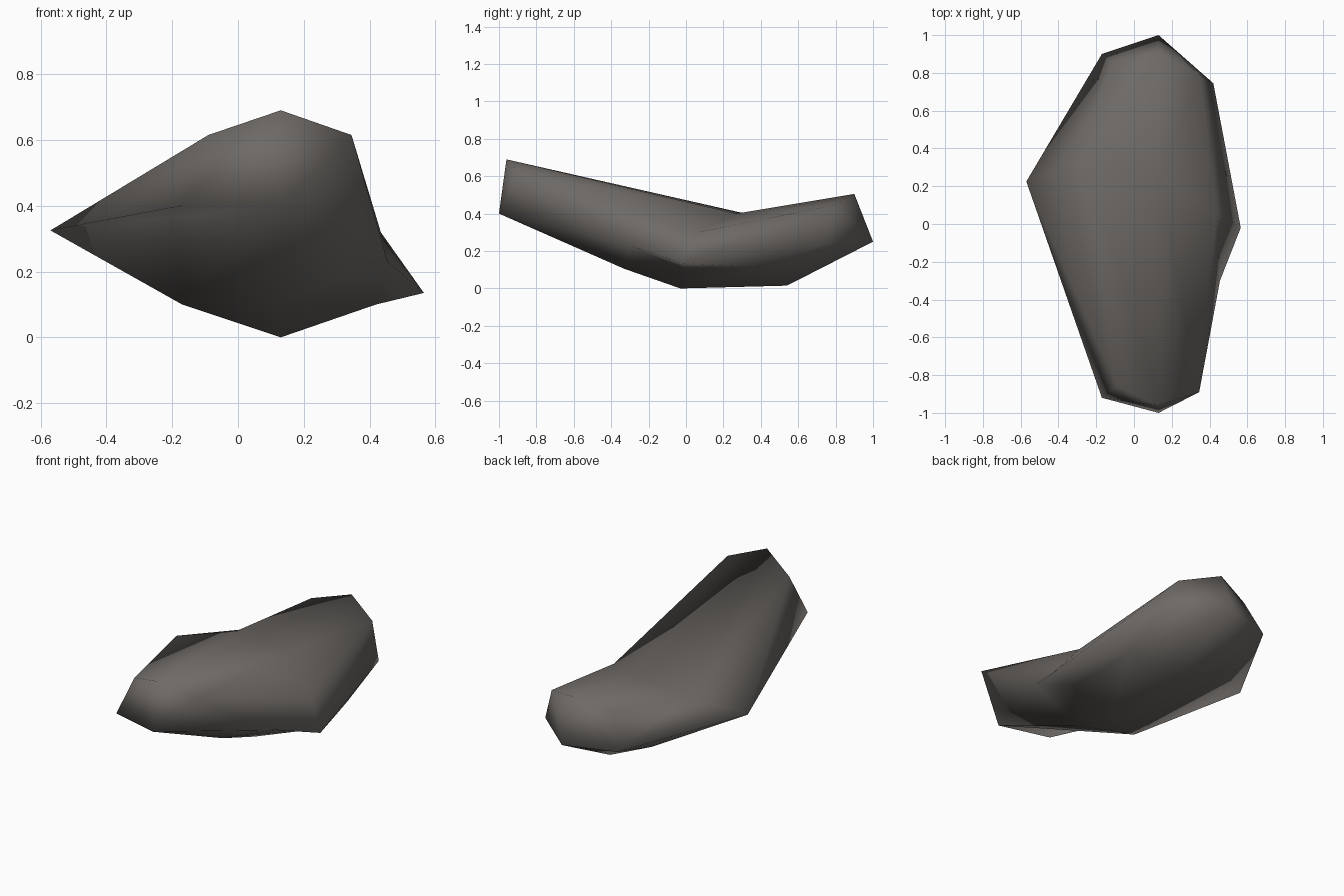
import bpy
import bmesh
from mathutils import Vector

if "Cube" in bpy.data.objects:
    bpy.data.objects.remove(bpy.data.objects["Cube"])

# One stone colour
stone = bpy.data.materials.new("warm grey stone")
stone.diffuse_color = (0.155, 0.142, 0.132, 1)
stone.use_nodes = True
stone.node_tree.nodes["Principled BSDF"].inputs["Base Color"].default_value = stone.diffuse_color

# Key corners shared by several cross-sections
valley = (0.13, 0.27, 0.40)
top_right = (0.44, 0.06, 0.30)
right_tip = (0.565, -0.02, 0.135)
right_low = (0.455, -0.30, 0.23)
left_low = (-0.17, -0.20, 0.10)
left_tip = (-0.57, 0.225, 0.325)
top_left = (-0.25, 0.34, 0.395)
nose_right = (0.345, -0.89, 0.615)
nose_low = (0.13, -1.0, 0.40)
tail_low = (0.13, 1.0, 0.25)
tail_left = (-0.17, 0.90, 0.25)

# Cross-sections front to back; each runs
# top, upper right, right, lower right, bottom, lower left, left, upper left
rings = [
    [(0.13, -0.96, 0.69), nose_right, nose_right, nose_low, nose_low,
     nose_low, (-0.17, -0.92, 0.40), (-0.09, -0.86, 0.615)],
    [valley, top_right, right_low, right_low, (0.13, -0.33, 0.105),
     left_low, left_tip, top_left],
    [valley, top_right, right_tip, (0.42, 0.0, 0.10), (0.13, -0.03, 0.0),
     left_low, left_tip, top_left],
    [valley, top_right, right_tip, (0.42, 0.45, 0.11), (0.13, 0.54, 0.015),
     (-0.17, 0.57, 0.155), left_tip, top_left],
    [(0.13, 0.90, 0.505), (0.345, 0.79, 0.445), (0.42, 0.745, 0.24), tail_low,
     tail_low, tail_low, tail_left, (-0.09, 0.83, 0.45)],
]

bm = bmesh.new()
verts = {}


def add_triangle(points):
    corners = []
    for p in points:
        if p not in verts:
            verts[p] = bm.verts.new(p)
        corners.append(verts[p])
    if bm.faces.get(corners) is None:
        bm.faces.new(corners)


def add_patch(points):
    """Drop repeated corners and split four-sided patches outward."""
    pts = list(dict.fromkeys(points))
    if len(pts) == 3:
        add_triangle(pts)
    elif len(pts) == 4:
        a, b, c, d = (Vector(p) for p in pts)
        normal = (b - a).cross(c - a)
        if normal.dot((a + b + c) / 3 - Vector((0.05, a.y * 0.5, 0.28))) < 0:
            normal.negate()
        split_ac = normal.dot(d - a) <= 0
        # the hollow beside the left tip folds inward
        if top_left in pts and tail_left in pts:
            split_ac = {pts[0], pts[2]} == {top_left, tail_left}
        if split_ac:
            add_triangle([pts[0], pts[1], pts[2]])
            add_triangle([pts[0], pts[2], pts[3]])
        else:
            add_triangle([pts[0], pts[1], pts[3]])
            add_triangle([pts[1], pts[2], pts[3]])


# Skin between cross-sections
for a, b in zip(rings, rings[1:]):
    for i in range(8):
        j = (i + 1) % 8
        add_patch([a[i], a[j], b[j], b[i]])

# Each end is two facets meeting on an edge from top to bottom
for ring in (rings[0], rings[-1]):
    add_patch(ring[:5])
    add_patch(ring[4:] + ring[:1])

bmesh.ops.recalc_face_normals(bm, faces=bm.faces[:])
for f in bm.faces:
    f.smooth = True

mesh = bpy.data.meshes.new("bent_rock")
bm.to_mesh(mesh)
bm.free()
mesh.materials.append(stone)
rock = bpy.data.objects.new("bent_rock", mesh)
bpy.context.collection.objects.link(rock)
